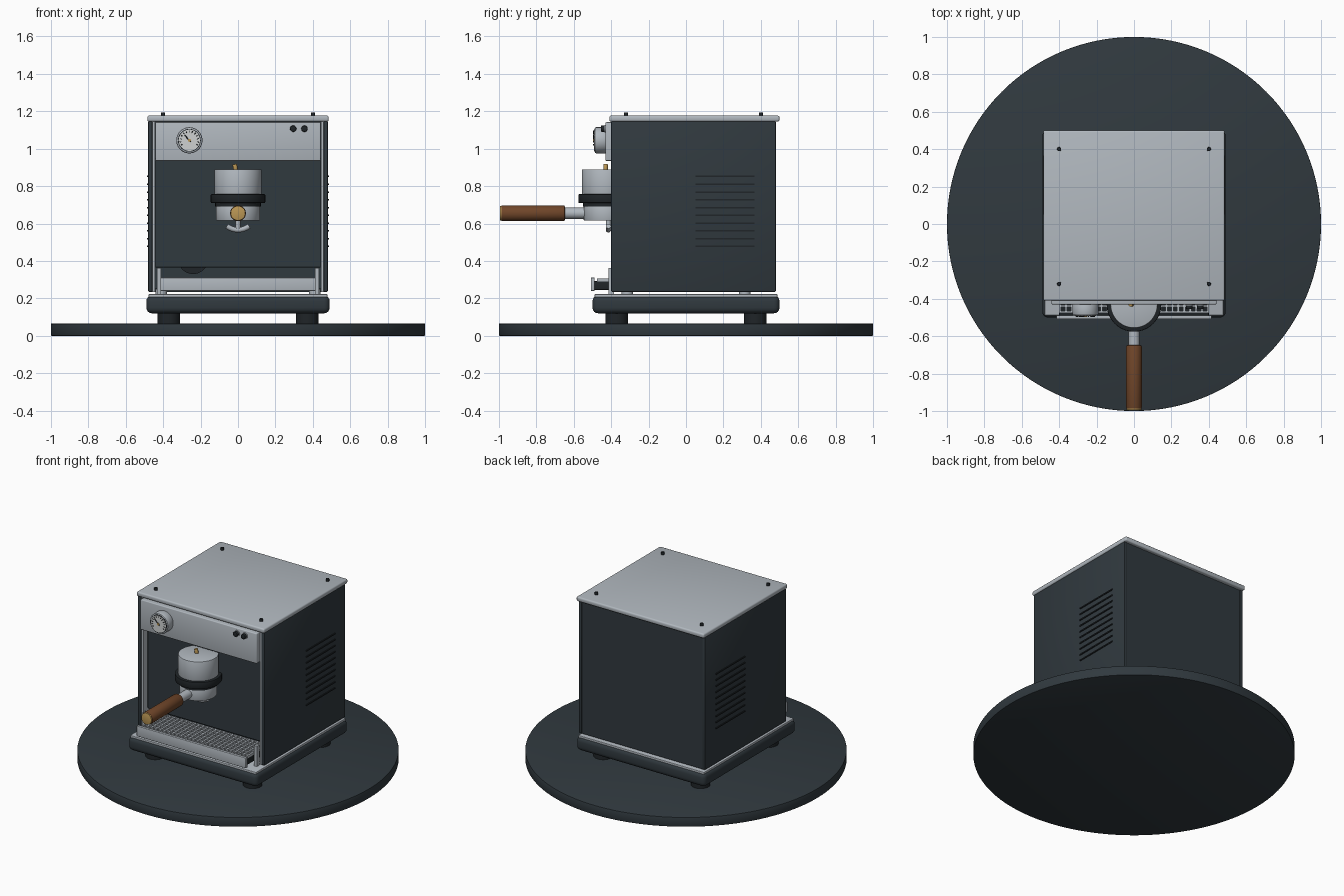
import bpy, math
from mathutils import Vector

if "Cube" in bpy.data.objects:
    bpy.data.objects.remove(bpy.data.objects["Cube"], do_unlink=True)


def material(name, r, g, b):
    m = bpy.data.materials.new(name)
    m.use_nodes = True
    m.diffuse_color = (r, g, b, 1)
    m.node_tree.nodes["Principled BSDF"].inputs["Base Color"].default_value = (r, g, b, 1)
    return m


DARK = material("dark slate", 0.03, 0.041, 0.049)
BLACK = material("near black", 0.014, 0.018, 0.021)
STEEL = material("brushed steel", 0.44, 0.48, 0.52)
PALE = material("pale dial", 0.62, 0.64, 0.64)
WOOD = material("walnut", 0.16, 0.06, 0.022)
BRASS = material("brass", 0.5, 0.31, 0.09)


def finish(name, mat, bevel=0, segments=3):
    ob = bpy.context.object
    ob.name = name
    ob.data.materials.append(mat)
    if bevel:
        mod = ob.modifiers.new("Bevel", "BEVEL")
        mod.width, mod.segments, mod.limit_method = bevel, segments, "ANGLE"
        bpy.ops.object.modifier_apply(modifier=mod.name)
    bpy.ops.object.shade_smooth_by_angle(angle=math.radians(35))
    return ob


def box(name, x, y, z, mat, bevel=0, segments=3):
    """Box given by its (low, high) range on every axis."""
    bpy.ops.mesh.primitive_cube_add(size=1, location=[sum(r) / 2 for r in (x, y, z)])
    bpy.context.object.scale = [r[1] - r[0] for r in (x, y, z)]
    bpy.ops.object.transform_apply(location=False, rotation=False, scale=True)
    return finish(name, mat, bevel, segments)


def rod(name, start, end, radius, mat, bevel=0, sides=48):
    """Cylinder running between two points."""
    a, b = Vector(start), Vector(end)
    bpy.ops.mesh.primitive_cylinder_add(
        vertices=sides, radius=radius, depth=(b - a).length, location=(a + b) / 2,
        rotation=(b - a).to_track_quat("Z", "Y").to_euler())
    return finish(name, mat, bevel, 2)


# Round stand
rod("stand_disc", (0, 0, 0), (0, 0, 0.065), 1.0, DARK, 0.003, 128)

# Base with feet and steel top plate
for sx in (-1, 1):
    for y in (-0.37, 0.37):
        rod("foot", (sx * 0.37, y, 0.064), (sx * 0.37, y, 0.13), 0.06, BLACK)
        rod("body_spacer", (sx * 0.41, y * 0.85, 0.215), (sx * 0.41, y * 0.85, 0.25), 0.03, STEEL)
box("base", (-0.49, 0.49), (-0.5, 0.5), (0.12, 0.215), DARK, 0.03, 4)
box("base_plate", (-0.478, 0.478), (-0.488, 0.488), (0.205, 0.222), STEEL, 0.003)

# Housing: side walls with steel inner liners, back and floor
for sx in (-1, 1):
    box("side_wall", sorted((sx * 0.458, sx * 0.48)), (-0.4, 0.48), (0.235, 1.147), DARK, 0.004, 2)
    box("side_liner", sorted((sx * 0.443, sx * 0.46)), (-0.395, 0.44), (0.235, 1.147), STEEL)
    box("front_post", sorted((sx * 0.412, sx * 0.434)), (-0.415, -0.385), (0.222, 0.362), STEEL)
    # Ventilation louvres
    for i in range(10):
        z = 0.478 + i * 0.0415
        box("vent", sorted((sx * 0.478, sx * 0.486)), (0.05, 0.365), (z - 0.004, z + 0.004), BLACK)
box("back_wall", (-0.462, 0.462), (0.45, 0.476), (0.235, 1.147), DARK)
box("housing_floor", (-0.445, 0.445), (-0.25, 0.45), (0.235, 0.255), DARK)
box("inner_wall", (-0.445, 0.445), (-0.24, -0.22), (0.25, 0.95), DARK)
box("front_panel", (-0.442, 0.442), (-0.35, -0.335), (0.365, 0.95), DARK, 0.002, 1)
rod("pump", (-0.24, -0.3, 0.41), (-0.24, -0.23, 0.41), 0.08, BLACK)

# Lid with screws
box("lid", (-0.485, 0.485), (-0.41, 0.5), (1.145, 1.177), STEEL, 0.01)
for x in (-0.4, 0.4):
    for y in (-0.32, 0.4):
        rod("lid_screw", (x, y, 1.17), (x, y, 1.194), 0.011, BLACK, 0.003, 16)

# Control panel with pressure gauge and buttons
box("control_panel", (-0.442, 0.442), (-0.43, -0.33), (0.935, 1.142), STEEL, 0.006)
GX, GZ = -0.26, 1.045
rod("gauge_housing", (GX, -0.425, GZ), (GX, -0.488, GZ), 0.07, STEEL, 0.008)
rod("gauge_rim", (GX, -0.48, GZ), (GX, -0.490, GZ), 0.061, BLACK)
rod("gauge_face", (GX, -0.48, GZ), (GX, -0.493, GZ), 0.057, PALE)
for i in range(13):
    a = math.radians(-30 + i * 20)
    d = Vector((math.cos(a), 0, math.sin(a)))
    c = Vector((GX, -0.494, GZ))
    rod("gauge_tick", c + d * 0.042, c + d * 0.052, 0.0022, BLACK, 0, 6)
rod("gauge_needle", (GX + 0.008, -0.495, GZ - 0.009), (GX - 0.026, -0.495, GZ + 0.028), 0.003, BLACK, 0, 6)
rod("gauge_hub", (GX, -0.49, GZ), (GX, -0.498, GZ), 0.008, BRASS, 0, 16)
for x in (0.295, 0.355):
    rod("button_ring", (x, -0.425, 1.107), (x, -0.436, 1.107), 0.02, STEEL, 0, 24)
    rod("button", (x, -0.43, 1.107), (x, -0.455, 1.107), 0.017, BLACK, 0.004, 24)

# Brew group
GY = -0.43
rod("group_head", (0, GY, 0.74), (0, GY, 0.89), 0.126, STEEL, 0.005, 64)
rod("group_mount", (0, GY, 0.79), (0, -0.33, 0.79), 0.06, STEEL)
rod("group_collar", (0, GY, 0.71), (0, GY, 0.757), 0.146, BLACK, 0.005, 64)
rod("group_seal", (0, GY, 0.69), (0, GY, 0.715), 0.122, BLACK, 0, 64)
rod("filter_basket", (0, GY, 0.615), (0, GY, 0.698), 0.117, STEEL, 0.005, 64)
rod("group_valve", (-0.012, GY, 0.885), (-0.018, GY, 0.917), 0.012, BRASS, 0.002, 16)

# Handle
HZ = 0.655
rod("handle_neck", (0, -0.53, HZ), (0, -0.66, HZ), 0.03, STEEL)
rod("handle_grip", (0, -0.648, HZ), (0, -0.988, HZ), 0.042, WOOD, 0.007)
rod("handle_cap", (0, -0.98, HZ), (0, -0.995, HZ), 0.039, BRASS, 0.002)

# Curved spout under the basket
curve = bpy.data.curves.new("spout", "CURVE")
curve.dimensions = "3D"
curve.bevel_depth, curve.use_fill_caps = 0.014, True
spline = curve.splines.new("POLY")
spline.points.add(12)
for i, p in enumerate(spline.points):
    t = -1 + i / 6
    p.co = (t * 0.06, -0.415, 0.566 + 0.02 * t * t, 1)
curve.materials.append(STEEL)
spout = bpy.data.objects.new("spout", curve)
bpy.context.collection.objects.link(spout)
rod("spout_stem", (0, -0.415, 0.57), (0, -0.415, 0.62), 0.014, STEEL, 0, 16)

# Drip tray with barred grate
box("drip_tray", (-0.4, 0.4), (-0.492, -0.25), (0.245, 0.292), BLACK, 0.004)
box("tray_front", (-0.415, 0.415), (-0.508, -0.488), (0.24, 0.311), STEEL, 0.003)
for i in range(26):
    x = -0.395 + i * 0.79 / 25
    box("grate_bar", (x - 0.006, x + 0.006), (-0.475, -0.25), (0.29, 0.306), STEEL)
for i in range(8):
    y = -0.47 + i * 0.031
    box("grate_cross_bar", (-0.4, 0.4), (y - 0.005, y + 0.005), (0.29, 0.304), STEEL)
